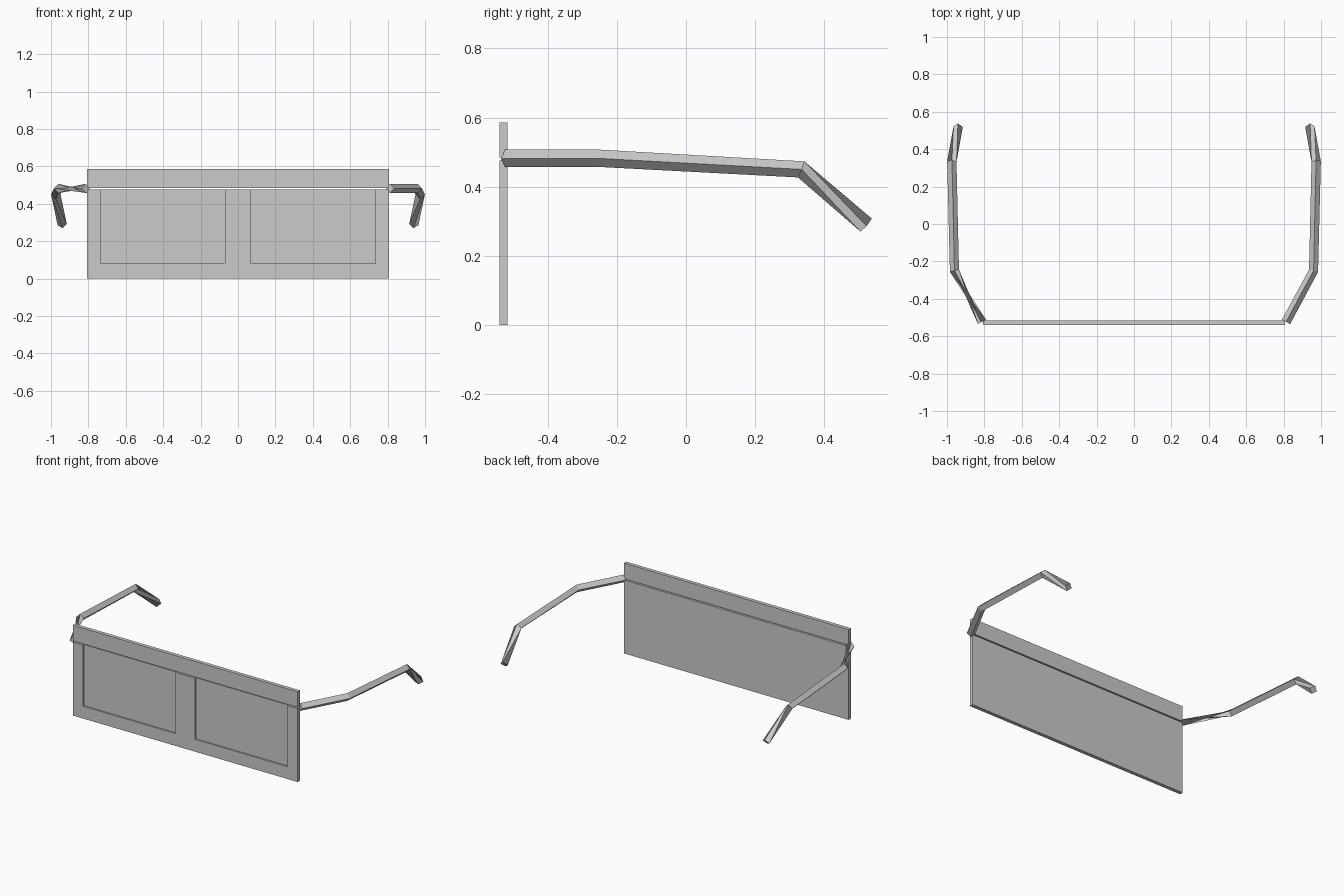
import bpy, bmesh, math
from mathutils import Vector, Matrix

if "Cube" in bpy.data.objects:
    bpy.data.objects.remove(bpy.data.objects["Cube"])

grey = bpy.data.materials.new("light grey")
grey.diffuse_color = (0.6, 0.6, 0.6, 1)
grey.use_nodes = True
grey.node_tree.nodes["Principled BSDF"].inputs["Base Color"].default_value = grey.diffuse_color


def finish(name, bm):
    bmesh.ops.recalc_face_normals(bm, faces=bm.faces)
    mesh = bpy.data.meshes.new(name)
    bm.to_mesh(mesh)
    bm.free()
    mesh.materials.append(grey)
    obj = bpy.data.objects.new(name, mesh)
    bpy.context.collection.objects.link(obj)
    return obj


def box(name, lo, hi):
    lo, hi = Vector(lo), Vector(hi)
    bm = bmesh.new()
    bmesh.ops.create_cube(bm, size=1, matrix=Matrix.Translation((lo + hi) / 2)
                          @ Matrix.Diagonal((*(hi - lo), 1)))
    return finish(name, bm)


def arm(name, side, twists, radius=0.025):
    """Four-sided bar swept along the arm path, twisted at each joint."""
    path = [Vector((side * x, y, z)) for x, y, z in
            [(0.813, -0.523, 0.482), (0.96, -0.25, 0.482),
             (0.974, 0.333, 0.45), (0.94, 0.521, 0.289)]]
    bm = bmesh.new()
    rings = []
    for i, p in enumerate(path):
        before = (p - path[i - 1]).normalized() if i else Vector()
        after = (path[i + 1] - p).normalized() if i < len(path) - 1 else Vector()
        tangent = (before + after).normalized()
        out = side * tangent.cross(Vector((0, 0, 1))).normalized()
        up = side * out.cross(tangent)
        ring = []
        for k in range(4):
            a = math.radians(twists[i] + 90 * k)
            ring.append(bm.verts.new(p + radius * (up * math.cos(a) + out * math.sin(a))))
        rings.append(ring)
    for r, s in zip(rings, rings[1:]):
        for k in range(4):
            n = (k + 1) % 4
            bm.faces.new((r[k], r[n], s[n], s[k]))
    bm.faces.new(rings[0])
    bm.faces.new(rings[-1])
    return finish(name, bm)


# Front: brow bar above a lens panel, with a thin slot between them
box("brow_bar", (-0.807, -0.54, 0.484), (0.807, -0.516, 0.586))
panel = box("lens_panel", (-0.807, -0.54, 0), (0.807, -0.516, 0.476))

# Two shallow lens recesses, open at the top
for side, label in ((-1, "left"), (1, "right")):
    xs = sorted((side * 0.07, side * 0.735))
    cutter = box(label + "_recess_cutter", (xs[0], -0.56, 0.08), (xs[1], -0.53, 0.52))
    cutter.hide_render = True
    cutter.hide_set(True)
    mod = panel.modifiers.new(label + " recess", 'BOOLEAN')
    mod.operation = 'DIFFERENCE'
    mod.solver = 'EXACT'
    mod.object = cutter

# Side arms with twisted ear hooks
arm("right_arm", 1, (0, 0, 0, 100))
arm("left_arm", -1, (100, 0, 0, 100))
